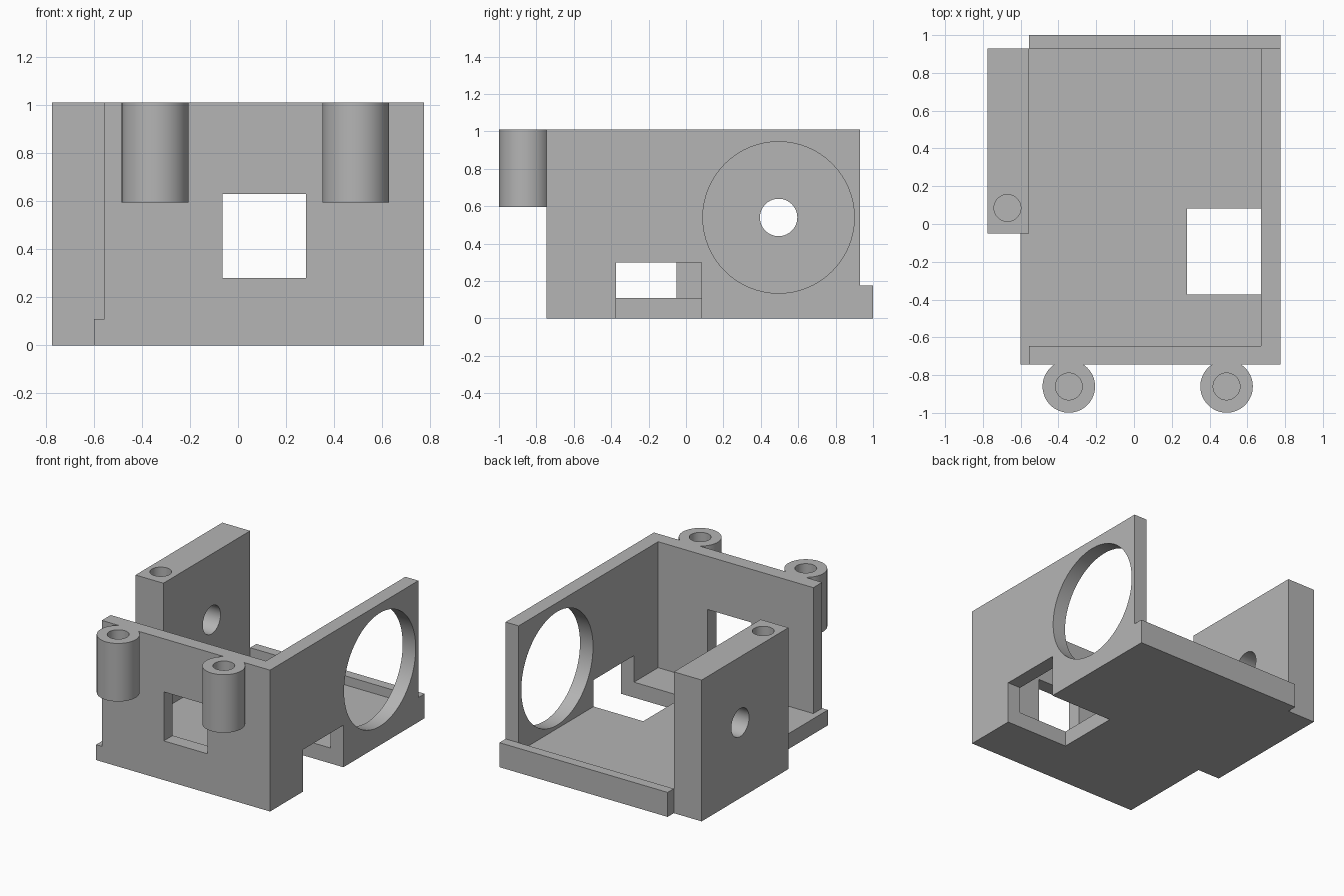
import bpy
import bmesh
import math
from mathutils import Matrix

if "Cube" in bpy.data.objects:
    bpy.data.objects.remove(bpy.data.objects["Cube"], do_unlink=True)

grey = bpy.data.materials.new("plain grey")
grey.use_nodes = True
grey.diffuse_color = (0.46, 0.46, 0.46, 1)
grey.node_tree.nodes["Principled BSDF"].inputs["Base Color"].default_value = grey.diffuse_color

TOP = 1.01      # top of walls
FLOOR = 0.11    # floor thickness
FRONT, INNER, BACK = -0.745, -0.645, 0.93
LEFT = 0.775


def finish(name, bm):
    bmesh.ops.recalc_face_normals(bm, faces=bm.faces)
    mesh = bpy.data.meshes.new(name)
    bm.to_mesh(mesh)
    bm.free()
    mesh.materials.append(grey)
    ob = bpy.data.objects.new(name, mesh)
    bpy.context.collection.objects.link(ob)
    return ob


def prism(name, outline, z0, z1):
    bm = bmesh.new()
    face = bm.faces.new([bm.verts.new((x, y, z0)) for x, y in outline])
    new = bmesh.ops.extrude_face_region(bm, geom=[face])["geom"]
    verts = [v for v in new if isinstance(v, bmesh.types.BMVert)]
    bmesh.ops.translate(bm, verts=verts, vec=(0, 0, z1 - z0))
    return finish(name, bm)


def box(name, x0, x1, y0, y1, z0, z1):
    return prism(name, [(x0, y0), (x1, y0), (x1, y1), (x0, y1)], z0, z1)


def cylinder(name, centre, radius, depth, along_x=False):
    bm = bmesh.new()
    turn = Matrix.Rotation(math.pi / 2, 4, "Y") if along_x else Matrix()
    bmesh.ops.create_cone(bm, cap_ends=True, segments=64, radius1=radius, radius2=radius,
                          depth=depth, matrix=Matrix.Translation(centre) @ turn)
    return finish(name, bm)


def combine(target, tool, operation="DIFFERENCE"):
    mod = target.modifiers.new(tool.name, "BOOLEAN")
    mod.operation = operation
    mod.solver = "EXACT"
    mod.object = tool
    tool.hide_render = True
    tool.hide_viewport = True
    tool.display_type = "WIRE"


# Stepped floor plate and raised back lip
edge, step = -0.555, -0.05
floor = prism("floor", [(-0.6, FRONT), (LEFT, FRONT), (LEFT, BACK), (edge, BACK),
                        (edge, step), (-0.6, step)], 0, FLOOR)
lip = box("back_lip", edge, LEFT, BACK, 1.0, 0, 0.175)

# Walls and the thick side block
front_wall = box("front_wall", edge, LEFT, FRONT, INNER, FLOOR, TOP)
side_wall = box("side_wall", 0.672, LEFT, INNER, BACK, FLOOR, TOP)
block = box("side_block", -0.775, edge, step, BACK, 0, TOP)

# Notch through the floor and the side wall
notch = box("notch_cutter", 0.28, 0.9, -0.373, 0.083, -0.1, 0.3)
combine(floor, notch)
combine(side_wall, notch)

# Round opening in the side wall, with a matching bore in the block
combine(side_wall, cylinder("opening_cutter", (0.72, 0.495, 0.54), 0.405, 0.5, True))
combine(block, cylinder("bore_cutter", (-0.67, 0.495, 0.54), 0.1, 0.5, True))

# Window in the front wall
combine(front_wall, box("window_cutter", -0.065, 0.282, -0.9, -0.5, 0.28, 0.63))

# Screw bosses joined to the front wall, with blind holes
for side, x in (("right", -0.345), ("left", 0.49)):
    y = -0.86
    boss = cylinder(side + "_boss", (x, y, (0.595 + TOP) / 2), 0.139, TOP - 0.595)
    combine(front_wall, boss, "UNION")
    combine(front_wall, cylinder(side + "_hole_cutter", (x, y, TOP), 0.071, 0.66))

# Blind screw hole in the block
combine(block, cylinder("block_hole_cutter", (-0.67, 0.085, TOP), 0.071, 0.66))

# Apply the cuts and smooth the round surfaces
parts = [floor, lip, front_wall, side_wall, block]
bpy.context.view_layer.update()
for ob in parts:
    graph = bpy.context.evaluated_depsgraph_get()
    mesh = bpy.data.meshes.new_from_object(ob.evaluated_get(graph))
    ob.modifiers.clear()
    ob.data = mesh
for ob in list(bpy.data.objects):
    if ob.name.endswith(("_cutter", "_boss")):
        bpy.data.objects.remove(ob, do_unlink=True)
bpy.ops.object.select_all(action="DESELECT")
for ob in parts:
    ob.select_set(True)
bpy.context.view_layer.objects.active = floor
bpy.ops.object.shade_smooth_by_angle(angle=math.radians(30))
